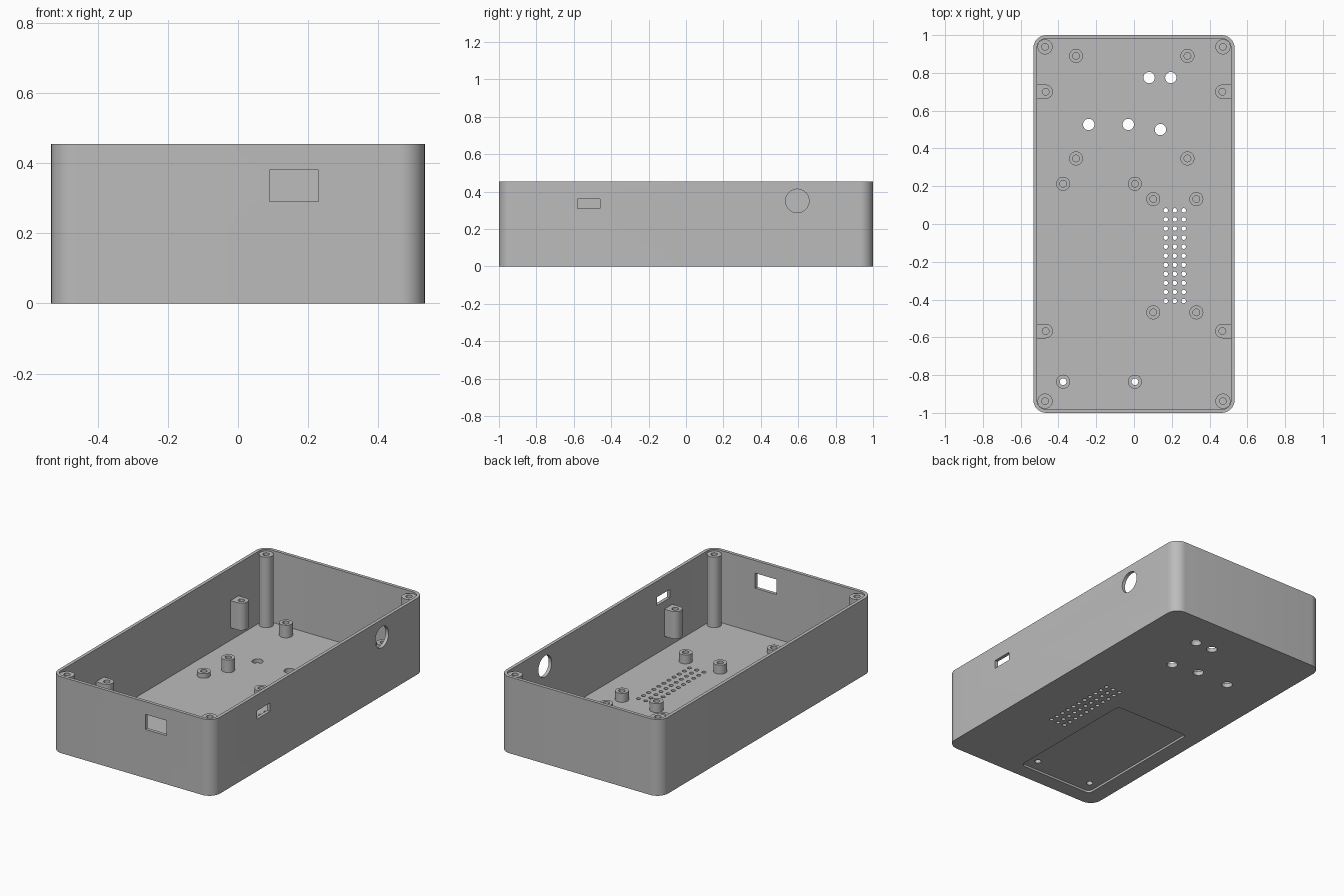
import bpy, bmesh
from math import cos, sin, pi, radians
from mathutils import Matrix

if "Cube" in bpy.data.objects:
    bpy.data.objects.remove(bpy.data.objects["Cube"], do_unlink=True)

grey = bpy.data.materials.new("light grey plastic")
grey.use_nodes = True
grey.diffuse_color = (0.5, 0.5, 0.5, 1)
grey.node_tree.nodes["Principled BSDF"].inputs["Base Color"].default_value = (0.5, 0.5, 0.5, 1)

HX, HY, HEIGHT, WALL, FLOOR = 0.533, 1.0, 0.455, 0.02, 0.025
IX, IY = HX - WALL, HY - WALL
HOLE = 0.018


def rounded(hx, hy, r, cx=0, cy=0, n=10):
    """Outline of a rounded rectangle."""
    pts = []
    for q, (sx, sy) in enumerate(((1, 1), (-1, 1), (-1, -1), (1, -1))):
        for i in range(n + 1):
            a = (q + i / n) * pi / 2
            pts.append((cx + sx * (hx - r) + r * cos(a), cy + sy * (hy - r) + r * sin(a)))
    return pts


def circle(x, y, r, n=32):
    return [(x + r * cos(2 * pi * i / n), y + r * sin(2 * pi * i / n)) for i in range(n)]


def prism(bm, outline, z0, z1, matrix=Matrix()):
    """Extrude a closed outline from z0 to z1."""
    face = bm.faces.new([bm.verts.new((x, y, z0)) for x, y in outline])
    new = bmesh.ops.extrude_face_region(bm, geom=[face], use_keep_orig=True)
    top = [v for v in new["geom"] if isinstance(v, bmesh.types.BMVert)]
    bmesh.ops.translate(bm, verts=top, vec=(0, 0, z1 - z0))
    bmesh.ops.transform(bm, matrix=matrix, verts=list(face.verts) + top)


def box(bm, x0, x1, y0, y1, z0, z1):
    prism(bm, [(x0, y0), (x1, y0), (x1, y1), (x0, y1)], z0, z1)


def finish(bm, name):
    bmesh.ops.recalc_face_normals(bm, faces=bm.faces)
    mesh = bpy.data.meshes.new(name)
    bm.to_mesh(mesh)
    bm.free()
    obj = bpy.data.objects.new(name, mesh)
    obj.data.materials.append(grey)
    bpy.context.collection.objects.link(obj)
    return obj


def smooth(obj):
    bpy.ops.object.select_all(action='DESELECT')
    obj.select_set(True)
    bpy.context.view_layer.objects.active = obj
    bpy.ops.object.shade_smooth_by_angle(angle=radians(30))


def cut(obj, bm):
    """Subtract the solids in bm from obj."""
    cutter = finish(bm, "cutter")
    cutter.hide_render = True
    mod = obj.modifiers.new("cut", 'BOOLEAN')
    mod.operation, mod.solver, mod.object = 'DIFFERENCE', 'EXACT', cutter
    bpy.context.view_layer.objects.active = obj
    bpy.ops.object.modifier_apply(modifier=mod.name)
    bpy.data.objects.remove(cutter, do_unlink=True)


# Open box with a shallow recess underneath
bm = bmesh.new()
prism(bm, rounded(HX, HY, 0.07), 0, HEIGHT)
case = finish(bm, "case_shell")
bm = bmesh.new()
prism(bm, rounded(IX, IY, 0.045), FLOOR, HEIGHT + 0.1)
prism(bm, rounded(0.25, 0.425, 0.03, -0.183, -0.483), -0.1, 0.013)
cut(case, bm)

# Openings in the walls and floor
THROUGH = [(-0.375, -0.835), (0.005, -0.835)]
bm = bmesh.new()
box(bm, 0.09, 0.23, -1.1, -0.95, 0.29, 0.38)
box(bm, 0.48, 0.6, -0.58, -0.46, 0.31, 0.36)
prism(bm, circle(0, 0, 0.063), 0.48, 0.6,
      Matrix.Translation((0, 0.595, 0.35)) @ Matrix.Rotation(pi / 2, 4, 'Y'))
for x, y in [(0.08, 0.775), (0.195, 0.775), (-0.24, 0.527), (-0.03, 0.527), (0.14, 0.5)]:
    prism(bm, circle(x, y, 0.03), -0.1, 0.1)
for col in range(3):
    for row in range(11):
        prism(bm, circle(0.168 + 0.0475 * col, 0.072 - 0.048 * row, 0.012, 16), -0.1, 0.1)
for x, y in THROUGH:
    prism(bm, circle(x, y, HOLE, 16), -0.1, 0.1)
cut(case, bm)
smooth(case)


def bored_post(name, outline, x, y, z0, z1, bottom):
    """Solid post with a screw hole down to the given level."""
    bm = bmesh.new()
    prism(bm, outline, z0, z1)
    post = finish(bm, name)
    bm = bmesh.new()
    prism(bm, circle(x, y, HOLE, 16), bottom, z1 + 0.1)
    cut(post, bm)
    smooth(post)


# Floor standoffs in three groups of four
GROUPS = {
    "board_standoff": ((-0.307, 0.283), (0.89, 0.347), 0.1),
    "speaker_standoff": ((0.102, 0.33), (0.132, -0.468), 0.078),
    "battery_standoff": ((-0.375, 0.005), (0.213, -0.835), 0.052),
}
for name, (xs, ys, top) in GROUPS.items():
    for x in xs:
        for y in ys:
            bottom = -0.1 if (x, y) in THROUGH else FLOOR + 0.004
            bored_post(name, circle(x, y, 0.037, 24), x, y, FLOOR - 0.005, top, bottom)

# Corner screw posts and rounded side mounts
for sx in (-1, 1):
    for sy in (-1, 1):
        x, y = sx * 0.471, sy * 0.938
        bored_post("corner_post", circle(x, y, 0.04), x, y, FLOOR - 0.005, 0.445, 0.25)
    for y in (0.7, -0.567):
        x, r = 0.468, 0.038
        outline = [(sx * (x - r * sin(pi * i / 16)), y + r * cos(pi * i / 16)) for i in range(17)]
        outline += [(sx * (IX + 0.005), y - r), (sx * (IX + 0.005), y + r)]
        bored_post("side_mount", outline, sx * x, y, 0.1, 0.262, 0.15)
